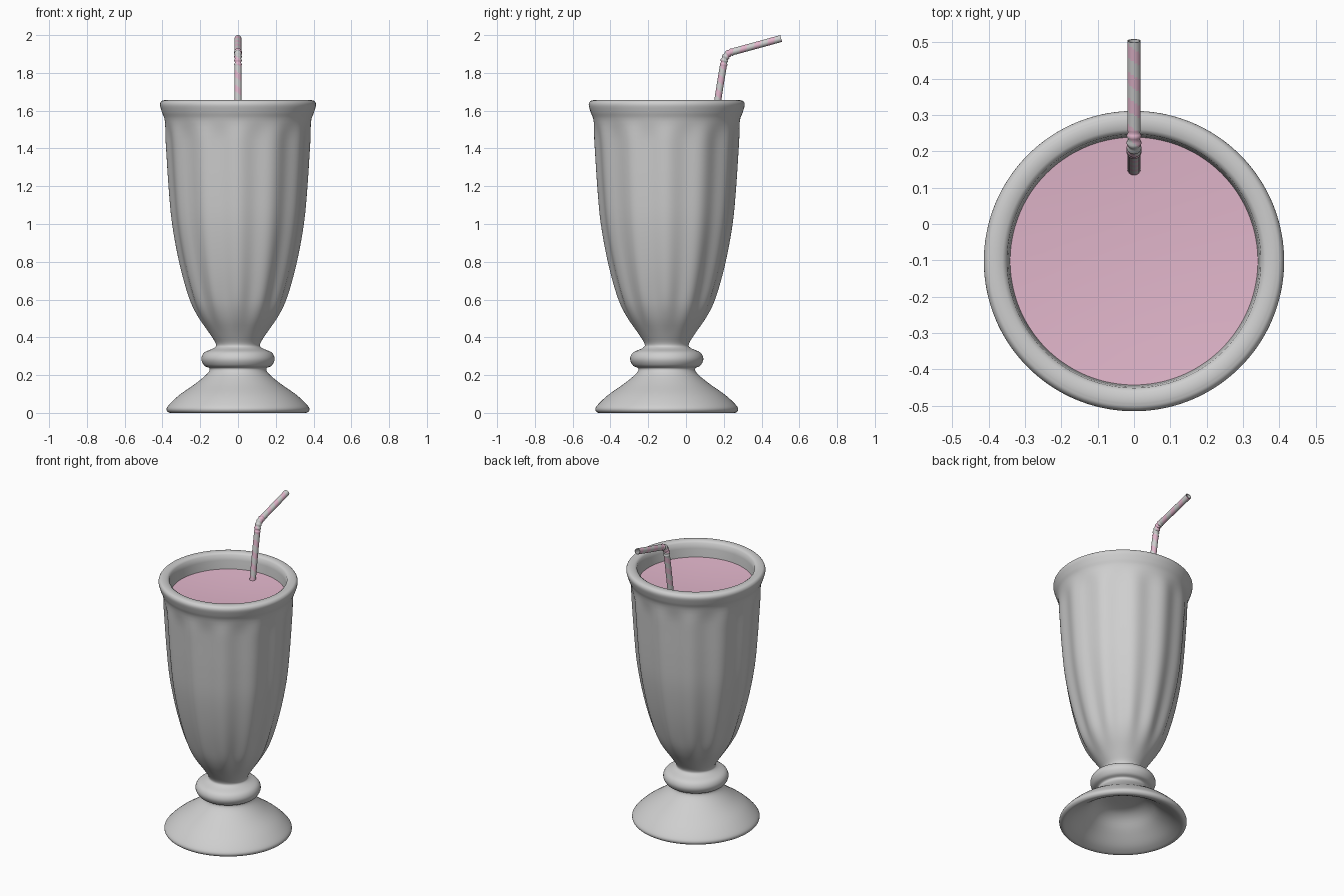
import bpy, bmesh, math
from mathutils import Vector

if "Cube" in bpy.data.objects:
    bpy.data.objects.remove(bpy.data.objects["Cube"])

CY = -0.102   # glass axis in y


def material(name, rgb):
    m = bpy.data.materials.new(name)
    m.diffuse_color = (*rgb, 1)
    m.use_nodes = True
    m.node_tree.nodes["Principled BSDF"].inputs["Base Color"].default_value = m.diffuse_color
    return m


GREY = material("glass grey", (0.62, 0.62, 0.62))
PINK = material("milkshake pink", (0.76, 0.47, 0.60))


def smooth_path(pts, n):
    """Catmull-Rom curve through points."""
    p = [Vector(q) for q in pts]
    p = [2 * p[0] - p[1]] + p + [2 * p[-1] - p[-2]]
    out = []
    for i in range(1, len(p) - 2):
        a, b, c, d = p[i - 1:i + 3]
        for k in range(n):
            t = k / n
            out.append(0.5 * (2 * b + (c - a) * t + (2 * a - 5 * b + 4 * c - d) * t * t
                              + (3 * b - a - 3 * c + d) * t ** 3))
    return out + [p[-2]]


def skin(name, rings, mats, rule=None, angle=60):
    """Join rings of points into a surface; rule(ring, side) gives the material."""
    bm = bmesh.new()
    vs = [[bm.verts.new(p) for p in r] for r in rings]
    n = len(rings[0])
    for i in range(len(vs) - 1):
        for j in range(n):
            k = (j + 1) % n
            f = bm.faces.new((vs[i][j], vs[i][k], vs[i + 1][k], vs[i + 1][j]))
            f.material_index = rule(i, j) if rule else 0
    bmesh.ops.remove_doubles(bm, verts=bm.verts, dist=0.00005)
    bmesh.ops.recalc_face_normals(bm, faces=bm.faces)
    me = bpy.data.meshes.new(name)
    bm.to_mesh(me)
    bm.free()
    ob = bpy.data.objects.new(name, me)
    bpy.context.collection.objects.link(ob)
    for m in mats:
        me.materials.append(m)
    bpy.ops.object.select_all(action='DESELECT')
    ob.select_set(True)
    bpy.context.view_layer.objects.active = ob
    bpy.ops.object.shade_smooth_by_angle(angle=math.radians(angle))
    return ob


def step(a, b, x):
    t = min(1, max(0, (x - a) / (b - a)))
    return t * t * (3 - 2 * t)


def lathe(name, profile, mat, sides=144, flutes=0, depth=0, skip=10 ** 6):
    rings = []
    for i, (r, z) in enumerate(profile):
        w = depth * step(0.40, 0.65, z) * (1 - step(1.45, 1.56, z)) if i < skip else 0
        ring = []
        for j in range(sides):
            a = 2 * math.pi * j / sides
            rr = max(0, r) + w * (math.cos(flutes * a) - 0.3)
            ring.append((rr * math.sin(a), CY - rr * math.cos(a), z))
        rings.append(ring)
    return skin(name, rings, [mat])


# Footed glass: hollow underside, foot, ring, fluted bowl, rolled rim, inner wall
outer = [(0, .17), (.10, .165), (.16, .14), (.22, .085), (.29, .03), (.335, .006), (.362, 0),
         (.378, .015), (.368, .04), (.31, .095), (.225, .155), (.165, .205), (.150, .235),
         (.178, .25), (.194, .285), (.178, .32), (.128, .343), (.117, .365),
         (.150, .42), (.21, .51), (.255, .61), (.305, .79), (.344, 1.0), (.363, 1.2),
         (.376, 1.4), (.386, 1.54), (.402, 1.59), (.413, 1.63), (.405, 1.65), (.388, 1.656)]
inner = [(.388, 1.656), (.362, 1.655), (.349, 1.645), (.345, 1.61), (.341, 1.56), (.335, 1.48), (0, 1.46)]
prof = smooth_path(outer, 4)
lathe("glass", prof + [Vector(p) for p in inner[1:]], GREY, flutes=12, depth=0.007, skip=len(prof))

# Milkshake surface, slightly dished
lathe("milkshake", [(.342, 1.555), (.25, 1.548), (.12, 1.542), (0, 1.54)], PINK, sides=96)

# Bendy straw: centre line in the y-z plane, evenly resampled
raw = smooth_path([(.146, 1.50), (.172, 1.68), (.199, 1.845), (.208, 1.88), (.226, 1.903),
                   (.256, 1.914), (.38, 1.948), (.507, 1.983)], 40)
line, dist, STEP = [raw[0]], [0.0], 0.004
run = 0
for a, b in zip(raw, raw[1:]):
    run += (b - a).length
    if run - dist[-1] >= STEP:
        line.append(b)
        dist.append(run)

SIDES, R = 24, 0.0185
bend = [i for i, p in enumerate(line) if p.x > .198 and p.x < .258]
B0, B1 = dist[bend[0]], dist[bend[-1]]


def straw_ring(i, r):
    t = (line[min(i + 1, len(line) - 1)] - line[max(i - 1, 0)]).normalized()
    ring = []
    for j in range(SIDES):
        a = 2 * math.pi * j / SIDES
        u, v = r * math.cos(a), r * math.sin(a)
        ring.append((u, line[i].x - t.y * v, line[i].y + t.x * v))
    return ring


def rib(s):
    # accordion ridges along the bend
    if not B0 < s < B1:
        return R
    return R + 0.0022 * math.sin(2 * math.pi * 5 * (s - B0) / (B1 - B0))


def stripe(i, j):
    if i >= len(line) - 1:
        return 0
    return 1 if ((dist[-1] - dist[i]) / 0.076 + j / SIDES) % 1 > 0.52 else 0


rings = [straw_ring(i, rib(s)) for i, s in enumerate(dist)]
rings += [straw_ring(i, R - 0.003) for i in (len(line) - 1, len(line) - 15)]
rings.append(straw_ring(len(line) - 15, 0))
skin("straw", rings, [GREY, PINK], stripe, angle=50)
